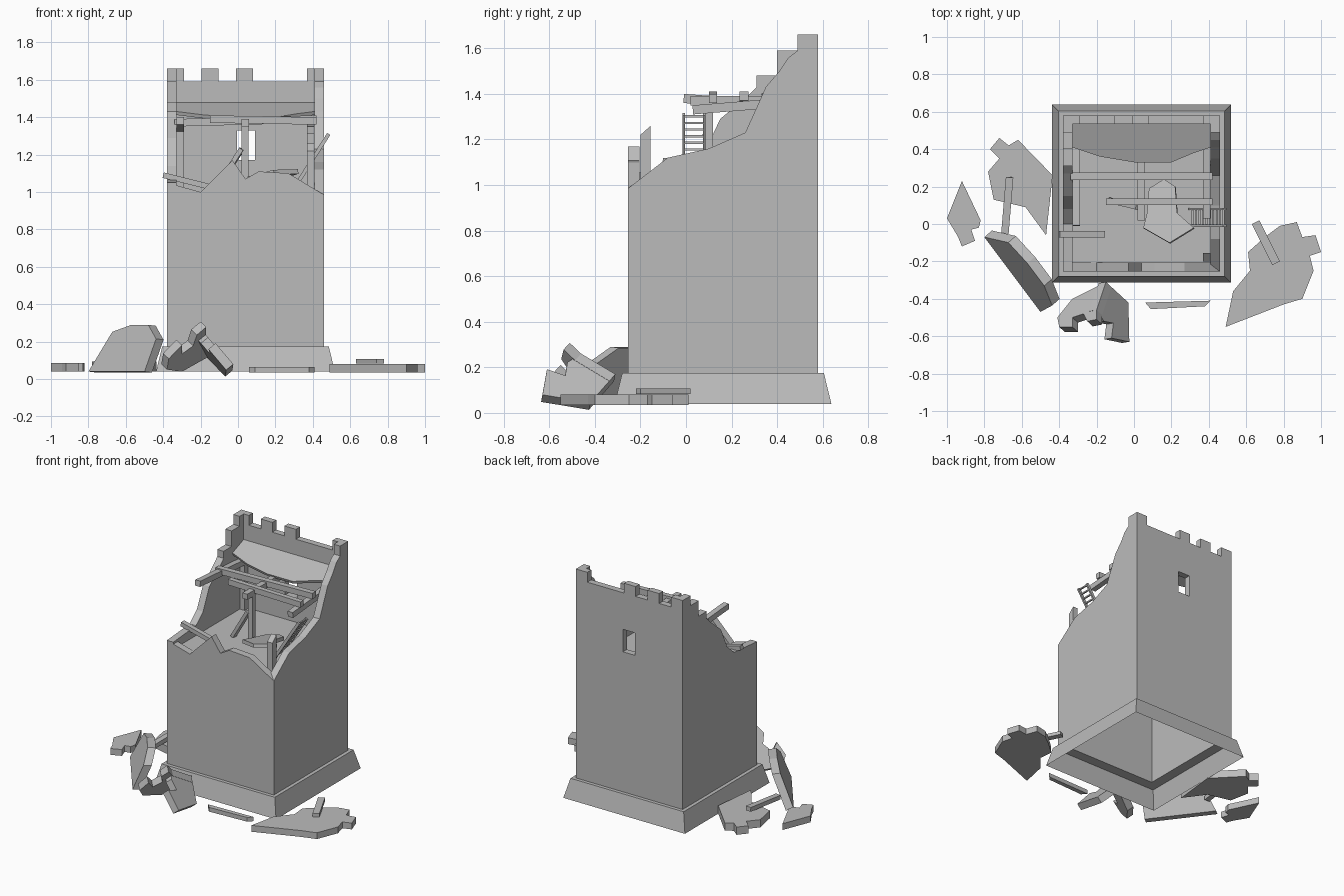
import bpy, bmesh
from mathutils import Vector

cube = bpy.data.objects.get("Cube")
if cube:
    bpy.data.objects.remove(cube)

stone = bpy.data.materials.new("grey stone")
stone.use_nodes = True
GREY = (0.5, 0.5, 0.5, 1)
stone.diffuse_color = GREY
stone.node_tree.nodes["Principled BSDF"].inputs["Base Color"].default_value = GREY


def finish(name, bm):
    bmesh.ops.recalc_face_normals(bm, faces=bm.faces)
    mesh = bpy.data.meshes.new(name)
    bm.to_mesh(mesh)
    bm.free()
    mesh.materials.append(stone)
    obj = bpy.data.objects.new(name, mesh)
    bpy.context.collection.objects.link(obj)
    return obj


def prism(name, points, offset):
    """Solid made by sweeping a flat outline along an offset."""
    bm = bmesh.new()
    face = bm.faces.new([bm.verts.new(p) for p in points])
    swept = bmesh.ops.extrude_face_region(bm, geom=[face], use_keep_orig=True)
    verts = [v for v in swept["geom"] if isinstance(v, bmesh.types.BMVert)]
    bmesh.ops.translate(bm, verts=verts, vec=offset)
    return finish(name, bm)


def slab(name, outline, plane, thick):
    """Broken slab whose top lies on z = a*x + b*y + c."""
    a, b, c = plane
    normal = Vector((-a, -b, 1)).normalized()
    return prism(name, [(x, y, a * x + b * y + c) for x, y in outline], -normal * thick)


def beam(name, start, end, width=0.04, height=0.04):
    """Square timber between two points."""
    start, end = Vector(start), Vector(end)
    along = end - start
    side = along.cross(Vector((0, 0, 1)))
    if side.length < 0.01:
        side = Vector((1, 0, 0))
    side.normalize()
    up = side.cross(along).normalized()
    s, u = side * width / 2, up * height / 2
    return prism(name, [start - s - u, start + s - u, start + s + u, start - s + u], along)


# Tower extents
L, R, F, B = -0.38, 0.46, -0.255, 0.58
BASE, FLOOR, WALL = 0.175, 1.0, 0.05


# Sloped plinth, an open shell with a shelf against the walls
def ring(bm, grow, z):
    return [bm.verts.new(p) for p in ((L - grow, F - grow, z), (R + grow, F - grow, z),
                                      (R + grow, B + grow, z), (L - grow, B + grow, z))]


bm = bmesh.new()
loops = [ring(bm, 0.058, 0.04), ring(bm, 0.025, BASE), ring(bm, 0, BASE)]
for low, high in zip(loops, loops[1:]):
    for i in range(4):
        j = (i + 1) % 4
        bm.faces.new((low[i], low[j], high[j], high[i]))
finish("plinth", bm)

# Broken walls
front_top = [(R, 0.985), (0.27, 1.10), (0.11, 1.11), (0.04, 1.07),
             (-0.03, 1.17), (-0.2, 1.0), (L, 1.05)]
prism("front_wall", [(x, F, z) for x, z in [(L, BASE), (R, BASE)] + front_top], (0, WALL, 0))

left_top = [(F, 0.985), (-0.08, 1.12), (0.1, 1.16), (0.26, 1.23), (0.31, 1.34), (0.35, 1.43),
            (0.41, 1.5), (0.45, 1.56), (0.49, 1.59), (0.49, 1.66), (B, 1.66)]
right_top = [(F, 1.05), (0, 1.07), (0.08, 1.14), (0.15, 1.29), (0.27, 1.39), (0.31, 1.43),
             (0.31, 1.48), (0.40, 1.48), (0.40, 1.59), (0.49, 1.59), (0.49, 1.66), (B, 1.66)]
for name, x, top, step in (("left_wall", R, left_top, -WALL), ("right_wall", L, right_top, WALL)):
    prism(name, [(x, y, z) for y, z in top + [(B, BASE), (F, BASE)]], (step, 0, 0))

# Back wall with battlements and a window opening
outline = [(R, BASE), (L, BASE)]
for x in (L, -0.195, -0.01, 0.37):
    outline += [(x, 1.59), (x, 1.66), (x + 0.09, 1.66), (x + 0.09, 1.59)]
outline.remove((L, 1.59))
outline.remove((0.37 + 0.09, 1.59))
back = prism("back_wall", [(x, B, z) for x, z in outline], (0, -0.045, 0))
cutter = beam("window_cutter", (0.0425, 0.4, 1.25), (0.0425, 0.7, 1.25), 0.095, 0.16)
cut = back.modifiers.new("window", 'BOOLEAN')
cut.operation, cut.solver, cut.object = 'DIFFERENCE', 'EXACT', cutter
bpy.context.view_layer.objects.active = back
bpy.ops.object.modifier_apply(modifier=cut.name)
bpy.data.objects.remove(cutter)

# Floors: whole lower one, sagging remnant of the upper one
slab("lower_floor", [(L + .02, F + .02), (R - .02, F + .02), (R - .02, B - .02), (L + .02, B - .02)],
     (0, 0, FLOOR), 0.03)
slab("upper_floor", [(-0.33, 0.54), (-0.33, 0.41), (-0.18, 0.36), (0, 0.33), (0.2, 0.33),
                     (0.32, 0.38), (0.41, 0.41), (0.41, 0.54)], (0, 0.38, 1.275), 0.02)

# Posts and beams
for name, x, y, z in (("back_right_post", -0.31, 0.51, 1.36), ("back_left_post", 0.39, 0.51, 1.36),
                      ("middle_post", 0.038, 0.1, 1.36)):
    beam(name, (x, y, FLOOR), (x, y, z), 0.036, 0.036)
prism("broken_post", [(0.37, -0.2, FLOOR), (0.37, -0.155, FLOOR), (0.37, -0.155, 1.26),
                      (0.37, -0.2, 1.22)], (0.04, 0, 0))
beam("right_beam", (-0.31, -0.01, 1.38), (-0.31, 0.53, 1.34))
beam("left_beam", (0.39, 0.03, 1.33), (0.39, 0.53, 1.37))
beam("middle_beam", (0.04, 0.02, 1.37), (0.04, 0.53, 1.37))
beam("long_cross_beam", (-0.34, 0.255, 1.37), (0.42, 0.255, 1.39))
beam("short_cross_beam", (-0.15, 0.118, 1.39), (0.42, 0.118, 1.38), 0.035)
beam("leaning_plank", (-0.127, 0.126, FLOOR), (0.02, 0.09, 1.23), 0.03, 0.025)
beam("overhanging_plank", (-0.4, -0.055, 1.09), (-0.16, -0.055, 1.03), 0.035, 0.03)
slab("fallen_floor_piece", [(0.05, -0.02), (0.19, -0.1), (0.32, -0.02), (0.23, 0.06), (0.22, 0.2),
                            (0.16, 0.24), (0.08, 0.19), (0.07, 0.06)], (0.15, -0.2, 1.07), 0.025)

# Ladder leaning on the left wall
foot, head = Vector((0.3, 0, FLOOR + 0.02)), Vector((0.485, 0, 1.31))
for name, y in (("ladder_rail_front", -0.01), ("ladder_rail_back", 0.08)):
    beam(name, foot + Vector((0, y, 0)), head + Vector((0, y, 0)), 0.012, 0.02)
for i in range(10):
    p = foot.lerp(head, (i + 0.7) / 10)
    beam("ladder_rung", p + Vector((0, -0.01, 0)), p + Vector((0, 0.08, 0)), 0.01, 0.01)

# Flat rubble around the base
slab("far_right_rubble", [(-1, 0.03), (-0.92, 0.23), (-0.82, 0.02), (-0.83, -0.02), (-0.87, -0.03),
                          (-0.85, -0.09), (-0.92, -0.12), (-0.94, -0.07)], (0, 0, 0.085), 0.045)
slab("right_rubble", [(-0.78, 0.28), (-0.72, 0.35), (-0.77, 0.4), (-0.72, 0.46), (-0.67, 0.42),
                      (-0.62, 0.45), (-0.435, 0.26), (-0.47, -0.06), (-0.58, 0.09), (-0.75, 0.13)],
     (0, 0, 0.095), 0.055)
beam("right_rubble_plank", (-0.69, -0.05, 0.11), (-0.665, 0.25, 0.13), 0.04, 0.03)
slab("left_rubble", [(0.49, -0.55), (0.53, -0.36), (0.62, -0.25), (0.61, -0.15), (0.7, -0.07),
                     (0.78, -0.01), (0.87, 0.01), (0.9, -0.07), (0.97, -0.06), (1, -0.15),
                     (0.94, -0.17), (0.96, -0.25), (0.9, -0.4), (0.8, -0.43)],
     (0, 0, 0.08), 0.045)
beam("left_rubble_plank", (0.65, 0.01, 0.095), (0.76, -0.21, 0.095), 0.045, 0.025)
slab("front_plank", [(0.06, -0.42), (0.09, -0.455), (0.38, -0.44), (0.41, -0.41)],
     (0, 0, 0.065), 0.03)

# Leaning wall piece beside the front right corner
start, run, lean = Vector((-0.8, -0.07, 0.04)), Vector((0.3, -0.4, 0)), Vector((0.08, 0.06, 0.25))
shape = [(0, 0), (1, 0), (1.02, 0.7), (0.8, 1), (0.5, 1), (0.2, 0.85)]
prism("leaning_rubble", [start + run * u + lean * v for u, v in shape], (0.04, 0.035, -0.005))

# Fallen battlement corner: two wings meeting on a ridge
ridge = [(-0.2, -0.46), (-0.15, -0.31)]
slab("battlement_right_wing", ridge + [(-0.33, -0.4), (-0.41, -0.5), (-0.4, -0.55), (-0.33, -0.55),
                                       (-0.33, -0.5), (-0.27, -0.48), (-0.25, -0.52), (-0.2, -0.51)],
     (1.037, -0.946, 0.032), 0.05)
slab("battlement_left_wing", ridge + [(-0.03, -0.42), (-0.025, -0.63), (-0.12, -0.61), (-0.11, -0.53),
                                      (-0.16, -0.52)], (-1.218, -0.194, -0.073), 0.05)
